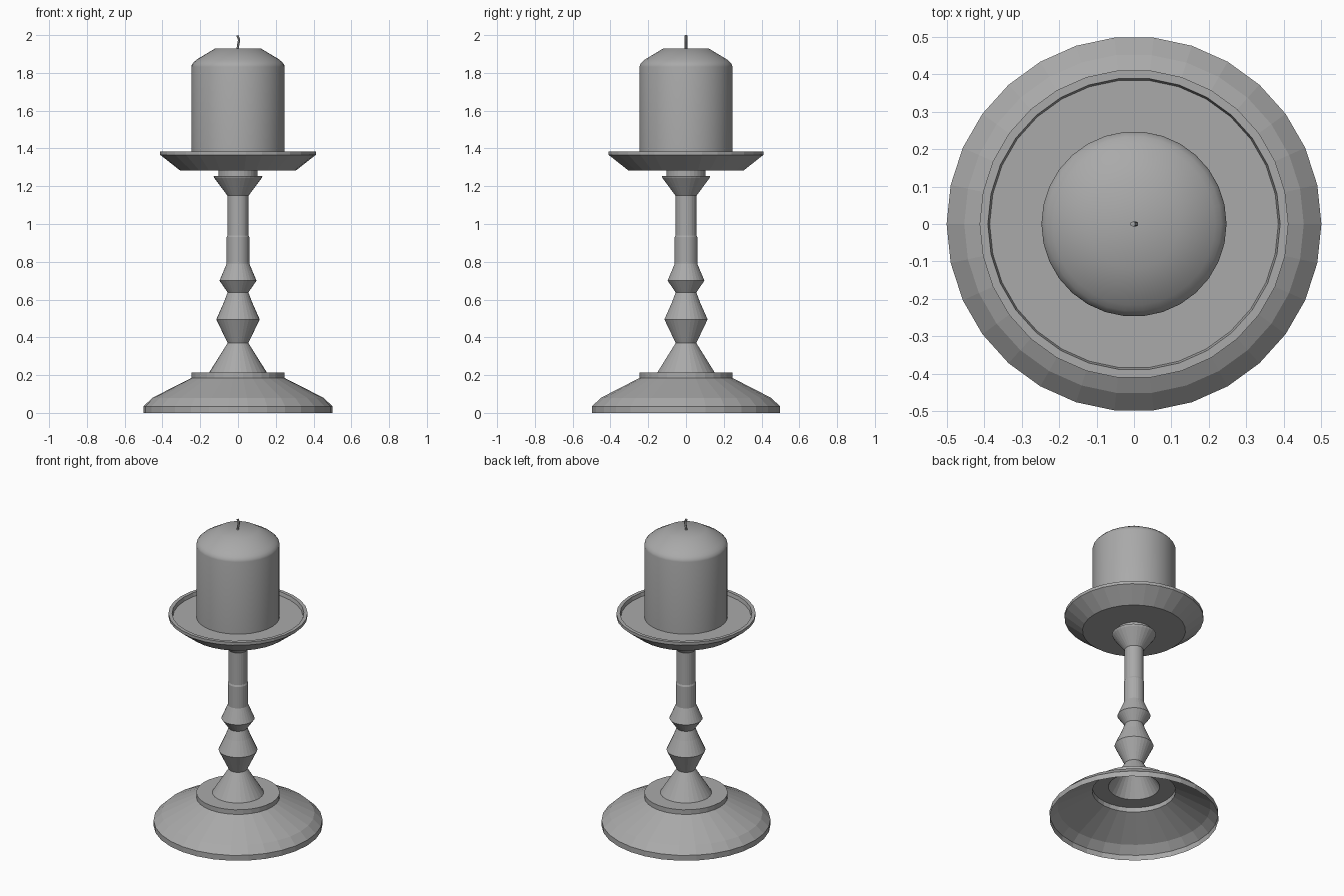
import bpy
import bmesh
import math

cube = bpy.data.objects.get("Cube")
if cube:
    bpy.data.objects.remove(cube, do_unlink=True)

SIDES = 30

# One plain grey for everything
grey = bpy.data.materials.new("plain_grey")
grey.use_nodes = True
colour = (0.4, 0.4, 0.4, 1.0)
grey.diffuse_color = colour
grey.node_tree.nodes["Principled BSDF"].inputs["Base Color"].default_value = colour


def finish(obj, smooth):
    obj.data.materials.append(grey)
    bpy.ops.object.select_all(action="DESELECT")
    obj.select_set(True)
    bpy.context.view_layer.objects.active = obj
    if smooth:
        bpy.ops.object.shade_smooth_by_angle(angle=math.radians(35))


def lathe(name, profile, smooth=False):
    """Spin a (radius, height) profile, listed bottom to top, around z."""
    bm = bmesh.new()
    rings = []
    for radius, z in profile:
        if radius == 0:
            rings.append([bm.verts.new((0, 0, z))] * SIDES)
            continue
        angles = [math.tau * i / SIDES for i in range(SIDES)]
        rings.append([bm.verts.new((radius * math.cos(a), radius * math.sin(a), z))
                      for a in angles])
    for low, high in zip(rings, rings[1:]):
        for i in range(SIDES):
            j = (i + 1) % SIDES
            corners = [low[i], low[j], high[j], high[i]]
            bm.faces.new(list(dict.fromkeys(corners)))
    mesh = bpy.data.meshes.new(name)
    bm.to_mesh(mesh)
    bm.free()
    obj = bpy.data.objects.new(name, mesh)
    bpy.context.collection.objects.link(obj)
    finish(obj, smooth)
    return obj


# Hollow foot, open underneath, with a raised collar
lathe("foot", [(0.5, 0), (0.5, 0.035), (0.453, 0.08), (0.247, 0.185),
               (0.247, 0.215), (0.152, 0.215)])

# Turned stem with two knops and a flared capital
lathe("stem", [(0.152, 0.215), (0.055, 0.37), (0.115, 0.495), (0.075, 0.585),
               (0.055, 0.638), (0.098, 0.70), (0.06, 0.79), (0.06, 0.93),
               (0.056, 0.94), (0.056, 1.15), (0.125, 1.243), (0.13, 1.255),
               (0.103, 1.255), (0.103, 1.282)])

# Drip dish with a shallow recessed floor
lathe("drip_dish", [(0.103, 1.282), (0.305, 1.282), (0.412, 1.366),
                    (0.412, 1.385), (0.39, 1.385), (0.385, 1.362), (0, 1.362)])

# Candle with a rounded shoulder
lathe("candle", [(0.247, 1.362), (0.247, 1.832), (0.244, 1.845), (0.233, 1.858),
                 (0.217, 1.872), (0.12, 1.93), (0, 1.93)], smooth=True)

# Slightly bent wick
curve = bpy.data.curves.new("wick", "CURVE")
curve.dimensions = "3D"
curve.bevel_depth = 0.007
curve.bevel_resolution = 1
curve.resolution_u = 4
curve.use_fill_caps = True
path = [(-0.002, 1.925), (0.001, 1.95), (0.005, 1.975), (-0.003, 1.998)]
spline = curve.splines.new("BEZIER")
spline.bezier_points.add(len(path) - 1)
for point, (x, z) in zip(spline.bezier_points, path):
    point.co = (x, 0, z)
    point.handle_left_type = point.handle_right_type = "AUTO"
wick = bpy.data.objects.new("wick", curve)
bpy.context.collection.objects.link(wick)
bpy.ops.object.select_all(action="DESELECT")
wick.select_set(True)
bpy.context.view_layer.objects.active = wick
bpy.ops.object.convert(target="MESH")
finish(bpy.context.view_layer.objects.active, True)
